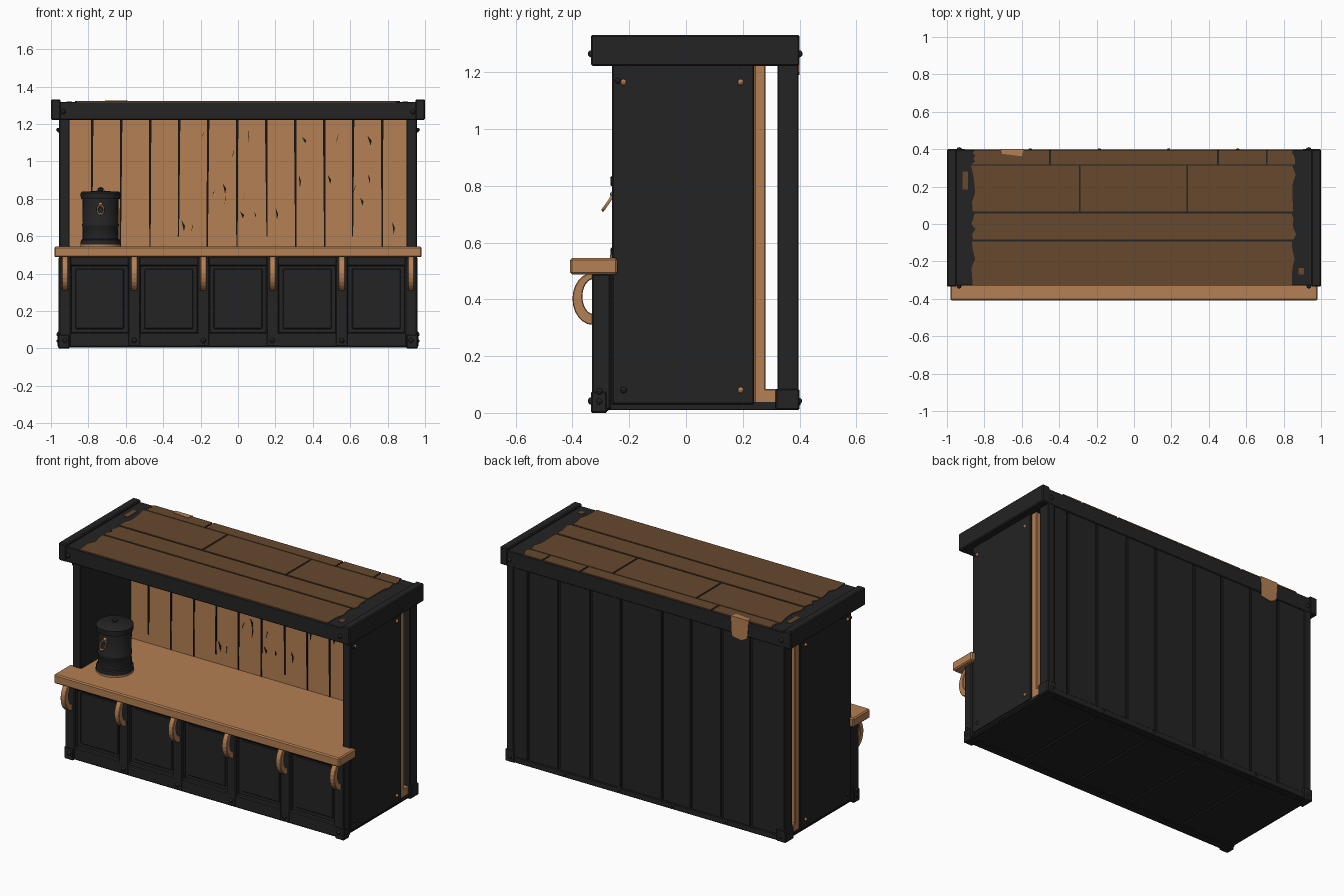
import bpy, bmesh, math, random
from mathutils import Vector

random.seed(4)
cube = bpy.data.objects.get("Cube")
if cube:
    bpy.data.objects.remove(cube, do_unlink=True)


def material(name, r, g, b):
    m = bpy.data.materials.new(name)
    m.use_nodes = True
    m.diffuse_color = (r, g, b, 1)
    m.node_tree.nodes["Principled BSDF"].inputs["Base Color"].default_value = (r, g, b, 1)
    return m


BLACK = material("black wood", 0.017, 0.017, 0.018)
WOOD = material("light wood", 0.46, 0.215, 0.088)
BROWN = material("dark brown wood", 0.135, 0.066, 0.027)
LINE = material("seam black", 0.008, 0.007, 0.006)


def finish(name, bm, mat, bevel=0.0, smooth=False):
    bmesh.ops.recalc_face_normals(bm, faces=bm.faces)
    me = bpy.data.meshes.new(name)
    bm.to_mesh(me)
    bm.free()
    me.materials.append(mat)
    ob = bpy.data.objects.new(name, me)
    bpy.context.collection.objects.link(ob)
    if bevel:
        mod = ob.modifiers.new("bevel", "BEVEL")
        mod.width = bevel
        mod.segments = 1
    if smooth:
        bpy.ops.object.select_all(action="DESELECT")
        bpy.context.view_layer.objects.active = ob
        ob.select_set(True)
        bpy.ops.object.shade_smooth_by_angle(angle=math.radians(40))
    return ob


def prism(name, outline, direction, mat, bevel=0.0):
    """Extrude a planar outline along a direction."""
    bm = bmesh.new()
    face = bm.faces.new([bm.verts.new(p) for p in outline])
    new = bmesh.ops.extrude_face_region(bm, geom=[face])["geom"]
    bmesh.ops.translate(bm, vec=Vector(direction),
                        verts=[v for v in new if isinstance(v, bmesh.types.BMVert)])
    return finish(name, bm, mat, bevel)


def box(name, x, y, z, mat, bevel=0.0):
    pts = [(x[0], y[0], z[0]), (x[1], y[0], z[0]), (x[1], y[1], z[0]), (x[0], y[1], z[0])]
    return prism(name, pts, (0, 0, z[1] - z[0]), mat, bevel)


def rivet(name, x, y, z, mat=BLACK, r=0.014):
    bm = bmesh.new()
    bmesh.ops.create_uvsphere(bm, u_segments=8, v_segments=6, radius=r)
    bmesh.ops.translate(bm, verts=bm.verts, vec=(x, y, z))
    finish(name, bm, mat, smooth=True)


def lathe(name, profile, centre, mat, steps=24):
    bm = bmesh.new()
    vs = [bm.verts.new((r, 0, z)) for r, z in profile]
    edges = [bm.edges.new(pair) for pair in zip(vs, vs[1:])]
    bmesh.ops.spin(bm, geom=vs + edges, axis=(0, 0, 1), cent=(0, 0, 0),
                   angle=2 * math.pi, steps=steps, use_merge=True)
    bmesh.ops.remove_doubles(bm, verts=bm.verts, dist=0.0005)
    bmesh.ops.translate(bm, verts=bm.verts, vec=centre)
    return finish(name, bm, mat, smooth=True)


# Side walls, with rivets on the outside
for s, side in ((-1, "right"), (1, "left")):
    box(side + "_wall", sorted((s * 0.9, s * 0.957)), (-0.26, 0.24), (0.03, 1.23), BLACK, 0.004)
    for y in (-0.22, 0.193):
        for z in (0.08, 1.165):
            mat = BLACK if y < 0 and z < 1 else WOOD
            rivet(side + "_wall_rivet", s * 0.957, y, z, mat, 0.011)

# Inner back wall of light boards with dark seams
box("inner_back_wall", (-0.947, 0.947), (0.24, 0.28), (0.035, 1.23), WOOD, 0.004)
box("back_wall_foot", (-0.947, 0.947), (0.27, 0.33), (0.035, 0.085), WOOD, 0.004)
for i in range(11):
    x = -0.78 + i * 0.155
    low = 0.54 if i % 3 else 0.6
    lean = random.uniform(-0.006, 0.006)
    prism("wall_seam", [(x - 0.003 + lean, 0.241, low), (x + 0.004 + lean, 0.241, low),
                        (x + 0.007, 0.241, 1.23), (x - 0.006, 0.241, 1.23)],
          (0, -0.005, 0), LINE)
for i in range(22):
    x, z = random.uniform(-0.3, 0.88), random.uniform(0.6, 1.15)
    dx, dz = random.uniform(-0.02, 0.02), random.uniform(0.03, 0.07)
    prism("wall_scratch", [(x, 0.241, z), (x + 0.006, 0.241, z + dz / 2),
                           (x + dx, 0.241, z + dz)], (0, -0.004, 0), LINE)

# Floor boards
box("floor", (-0.95, 0.95), (-0.3, 0.39), (0.02, 0.038), BLACK)
for i in range(5):
    x = -0.95 + i * 0.38
    box("floor_board", (x + 0.005, x + 0.375), (-0.3, 0.36), (0.01, 0.025), BLACK, 0.002)

# Front frame: recessed panels, stiles, rails and rivets
stiles = (-0.925, -0.555, -0.185, 0.185, 0.555, 0.925)
box("front_panel", (-0.95, 0.95), (-0.302, -0.258), (0.02, 0.49), BLACK)
box("front_bottom_rail", (-0.955, 0.955), (-0.33, -0.27), (0.006, 0.085), BLACK, 0.006)
box("front_top_rail", (-0.955, 0.955), (-0.328, -0.27), (0.44, 0.492), BLACK, 0.006)
for x in stiles:
    box("front_stile", (x - 0.034, x + 0.034), (-0.332, -0.265), (0.01, 0.49), BLACK, 0.006)
    rivet("front_rivet", x, -0.332, 0.042)
for a, b in zip(stiles, stiles[1:]):
    box("front_inset", (a + 0.055, b - 0.055), (-0.307, -0.29), (0.105, 0.425), BLACK, 0.004)
for s in (-1, 1):
    box("front_foot", sorted((s * 0.9, s * 0.962)), (-0.335, -0.278), (0, 0.075), BLACK, 0.005)
    for z in (0.04, 0.075):
        rivet("foot_rivet", s * 0.96, -0.305, z, r=0.011)

# Counter, notched around the side walls
half = [(0.982, -0.408), (0.982, -0.242), (0.903, -0.242), (0.903, 0.245)]
outline = half + [(-x, y) for x, y in reversed(half)]
prism("counter", [(x, y, 0.488) for x, y in outline], (0, 0, 0.057), WOOD, 0.007)

# Curved brackets under the counter
arc = [math.radians(a) for a in range(75, 271, 15)]
outer = [(-0.328 + 0.072 * math.cos(a), 0.402 + 0.092 * math.sin(a)) for a in arc]
inner = [(-0.325 + 0.04 * math.cos(a), 0.41 + 0.062 * math.sin(a)) for a in arc]
for x in stiles:
    prism("counter_bracket", [(x - 0.017, y, z) for y, z in outer + inner[::-1]],
          (0.034, 0, 0), WOOD, 0.003)

# Outer back wall of vertical boards
box("outer_back_wall", (-0.945, 0.945), (0.325, 0.382), (0.02, 1.23), BLACK)
seams = (-0.93, -0.72, -0.52, -0.31, -0.11, 0.17, 0.38, 0.6, 0.81, 0.93)
for a, b in zip(seams, seams[1:]):
    box("back_board", (a + 0.005, b - 0.005), (0.37, 0.392), (0.03, 1.23), BLACK, 0.004)
box("back_bottom_rail", (-0.95, 0.95), (0.33, 0.397), (0.012, 0.05), BLACK, 0.004)
for s in (-1, 1):
    box("back_post", sorted((s * 0.91, s * 0.957)), (0.322, 0.396), (0.03, 1.23), BLACK, 0.004)
    box("back_foot", sorted((s * 0.9, s * 0.965)), (0.316, 0.4), (0.01, 0.085), BLACK, 0.005)
    rivet("back_foot_rivet", s * 0.93, 0.397, 0.042, r=0.012)
for x in stiles[1:-1]:
    rivet("back_rivet", x, 0.394, 0.035, r=0.011)

# Roof slab and end caps
box("roof_slab", (-0.96, 0.96), (-0.33, 0.397), (1.222, 1.318), BLACK, 0.004)
for s, side in ((-1, "right"), (1, "left")):
    box(side + "_roof_cap", sorted((s * 0.948, s)), (-0.335, 0.4), (1.222, 1.332), BLACK, 0.006)
    for y in (-0.333, 0.398):
        rivet("cap_rivet", s * 0.935, y, 1.265, r=0.013)
    rivet("cap_rivet", s * 0.962, -0.24, 1.17, r=0.01)


def ragged_board(x0, x1, y0, y1):
    """Thin roof board; an outer end is worn to an uneven edge."""
    n = 5
    ys = [y0 + (y1 - y0) * i / n for i in range(n + 1)]
    wear = [[random.uniform(-0.012, 0.012) if abs(x) > 0.8 else 0 for _ in ys] for x in (x0, x1)]
    pts = [(x1 + w, y, 1.316) for y, w in zip(ys, wear[1])]
    pts += [(x0 + w, y, 1.316) for y, w in reversed(list(zip(ys, wear[0])))]
    prism("roof_board", pts, (0, 0, 0.007), BROWN)


rows = [(-0.328, -0.093, ()), (-0.083, 0.055, ()),
        (0.066, 0.312, (-0.29, 0.285)), (0.318, 0.396, (-0.45, 0.45, 0.71))]
for y0, y1, joints in rows:
    ends = (-0.865,) + joints + (0.86,)
    for a, b in zip(ends, ends[1:]):
        ragged_board(a + 0.005, b - 0.005, y0, y1)

# Worn light patches on the roof edge and ends
prism("worn_patch_top", [(-0.705, 0.375, 1.319), (-0.6, 0.362, 1.319),
                         (-0.59, 0.4, 1.319), (-0.71, 0.4, 1.319)], (0, 0, 0.007), WOOD)
prism("worn_patch_back", [(-0.71, 0.394, 1.325), (-0.59, 0.394, 1.325), (-0.595, 0.394, 1.2),
                          (-0.66, 0.394, 1.19), (-0.7, 0.394, 1.21)], (0, 0.006, 0), WOOD)
box("worn_spot_right", (-0.917, -0.888), (0.185, 0.28), (1.316, 1.321), BROWN)
box("worn_spot_left", (0.88, 0.91), (-0.27, -0.235), (1.316, 1.321), BROWN)

# Canister with lid, knob, light foot ring and hanging loop
spot = (-0.735, -0.16, 0)
lathe("canister_foot", [(0, 0.545), (0.108, 0.545), (0.108, 0.556), (0, 0.556)], spot, WOOD)
lathe("canister_body", [(0, 0.555), (0.107, 0.555), (0.105, 0.58), (0.097, 0.585), (0.095, 0.65),
                        (0.098, 0.655), (0.098, 0.665), (0.095, 0.67), (0.096, 0.805),
                        (0, 0.805)], spot, BLACK)
lathe("canister_lid", [(0, 0.8), (0.105, 0.8), (0.107, 0.83), (0.098, 0.838), (0.03, 0.842),
                       (0.014, 0.845), (0.016, 0.856), (0, 0.864)], spot, BLACK)
bpy.ops.mesh.primitive_torus_add(major_segments=16, minor_segments=6, major_radius=0.022,
                                 minor_radius=0.006, location=(-0.735, -0.275, 0.74),
                                 rotation=(math.radians(55), 0, 0))
loop = bpy.context.object
loop.name = "canister_loop"
loop.scale = (0.8, 1.3, 1)
loop.data.materials.append(WOOD)
bpy.ops.object.shade_smooth_by_angle(angle=math.radians(60))
rivet("canister_loop_stud", -0.735, -0.256, 0.77, WOOD, 0.012)
